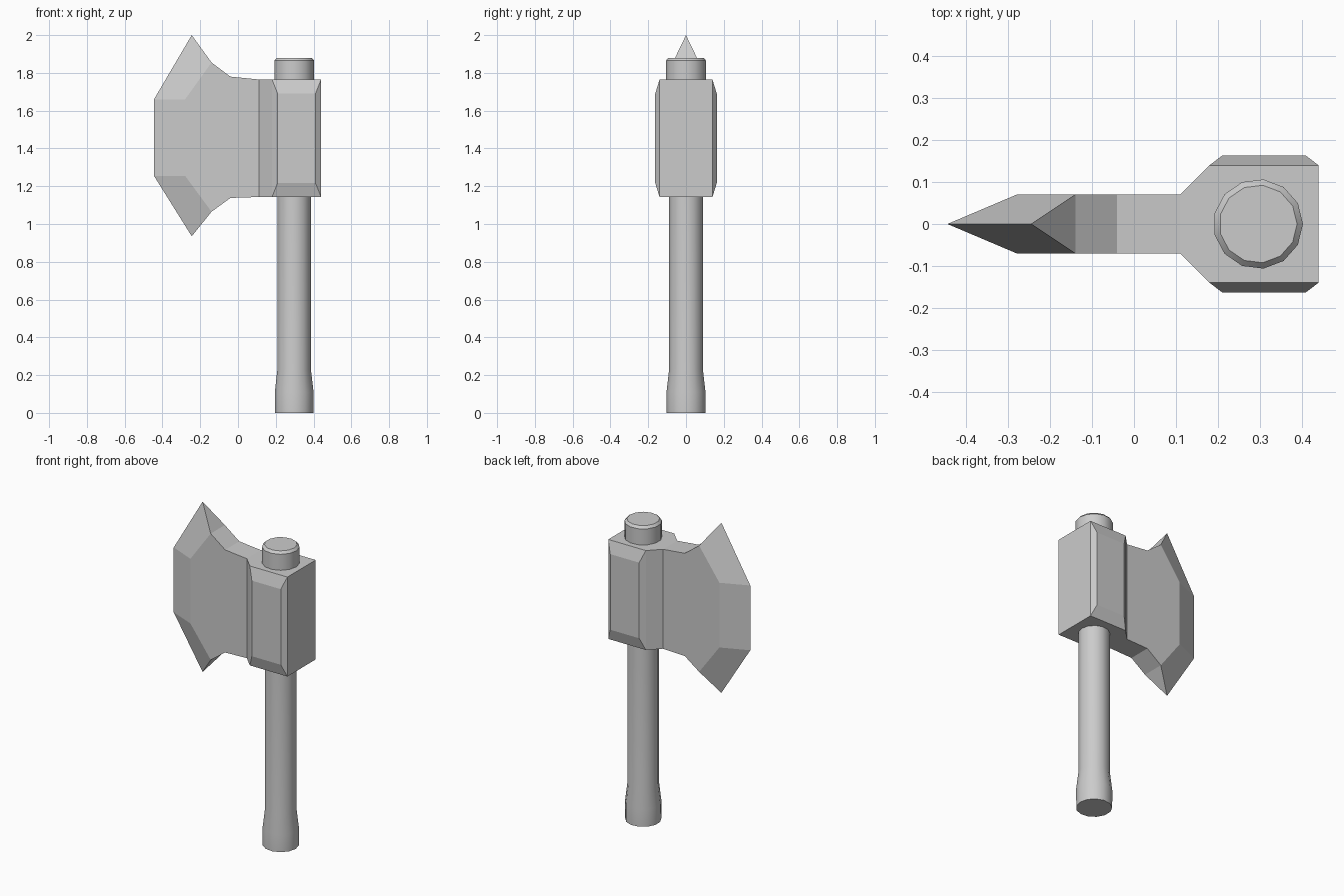
import bpy, bmesh, math

if "Cube" in bpy.data.objects:
    bpy.data.objects.remove(bpy.data.objects["Cube"])


def make_object(name, bm):
    bmesh.ops.recalc_face_normals(bm, faces=bm.faces)
    mesh = bpy.data.meshes.new(name)
    bm.to_mesh(mesh)
    bm.free()
    obj = bpy.data.objects.new(name, mesh)
    bpy.context.collection.objects.link(obj)
    return obj


# Handle: lathed 13-sided profile with flared grip and top knob
SIDES = 13
profile = [(0.103, 0), (0.104, 0.11), (0.09, 0.23), (0.09, 1.70),
           (0.107, 1.72), (0.107, 1.865), (0.093, 1.88)]
bm = bmesh.new()
rings = []
for r, z in profile:
    rings.append([bm.verts.new((0.296 + r * math.cos(2 * math.pi * i / SIDES),
                                r * math.sin(2 * math.pi * i / SIDES), z))
                  for i in range(SIDES)])
for a, b in zip(rings, rings[1:]):
    for i in range(SIDES):
        j = (i + 1) % SIDES
        bm.faces.new((a[i], a[j], b[j], b[i]))
bm.faces.new(rings[0][::-1])
bm.faces.new(rings[-1])
handle = make_object("handle", bm)
bpy.context.view_layer.objects.active = handle
handle.select_set(True)
bpy.ops.object.shade_smooth_by_angle(angle=math.radians(35))

# Axe head: one half is built, then mirrored across y
bm = bmesh.new()
cache = {}


def face(*points):
    verts = []
    for p in points:
        if p not in cache:
            cache[p] = bm.verts.new(p)
        verts.append(cache[p])
    bm.faces.new(verts)


T, B = 0.07, 0.14   # half thickness of blade and of socket block
upper = [(-0.14, T, 1.855), (-0.04, T, 1.78), (0.11, T, 1.765), (0.18, B, 1.765), (0.44, B, 1.765)]
lower = [(-0.14, T, 1.065), (-0.04, T, 1.138), (0.11, T, 1.143), (0.18, B, 1.143), (0.44, B, 1.143)]
tip_u, tip_l = (-0.245, 0, 2.0), (-0.245, 0, 0.935)
edge_u, edge_l = (-0.445, 0, 1.66), (-0.445, 0, 1.255)
bev_u, bev_l = (-0.28, T, 1.66), (-0.28, T, 1.255)


def mid(p):
    return (p[0], 0, p[2])


# Blade cheek and the three sharpened bevels
face(bev_u, *upper[:3], *lower[2::-1], bev_l)
face(edge_u, edge_l, bev_l, bev_u)
for tip, edge, bev, rim in ((tip_u, edge_u, bev_u, upper), (tip_l, edge_l, bev_l, lower)):
    face(tip, edge, bev, rim[0])
    # Top / bottom rim strip
    face(tip, rim[0], mid(rim[0]))
    for p, q in zip(rim, rim[1:]):
        face(p, q, mid(q), mid(p))

# Socket block: neck slope, back wall and raised side panel
face(upper[2], upper[3], lower[3], lower[2])
face(upper[4], lower[4], mid(lower[4]), mid(upper[4]))
outer = [upper[3], upper[4], lower[4], lower[3]]
panel = [(0.21, 0.163, 1.69), (0.41, 0.163, 1.69), (0.41, 0.163, 1.217), (0.21, 0.163, 1.217)]
face(*panel)
for i in range(4):
    j = (i + 1) % 4
    face(outer[i], outer[j], panel[j], panel[i])

bmesh.ops.mirror(bm, geom=bm.verts[:] + bm.edges[:] + bm.faces[:], axis='Y', merge_dist=0.0005)
bmesh.ops.remove_doubles(bm, verts=bm.verts, dist=0.0005)
make_object("axe_head", bm)
